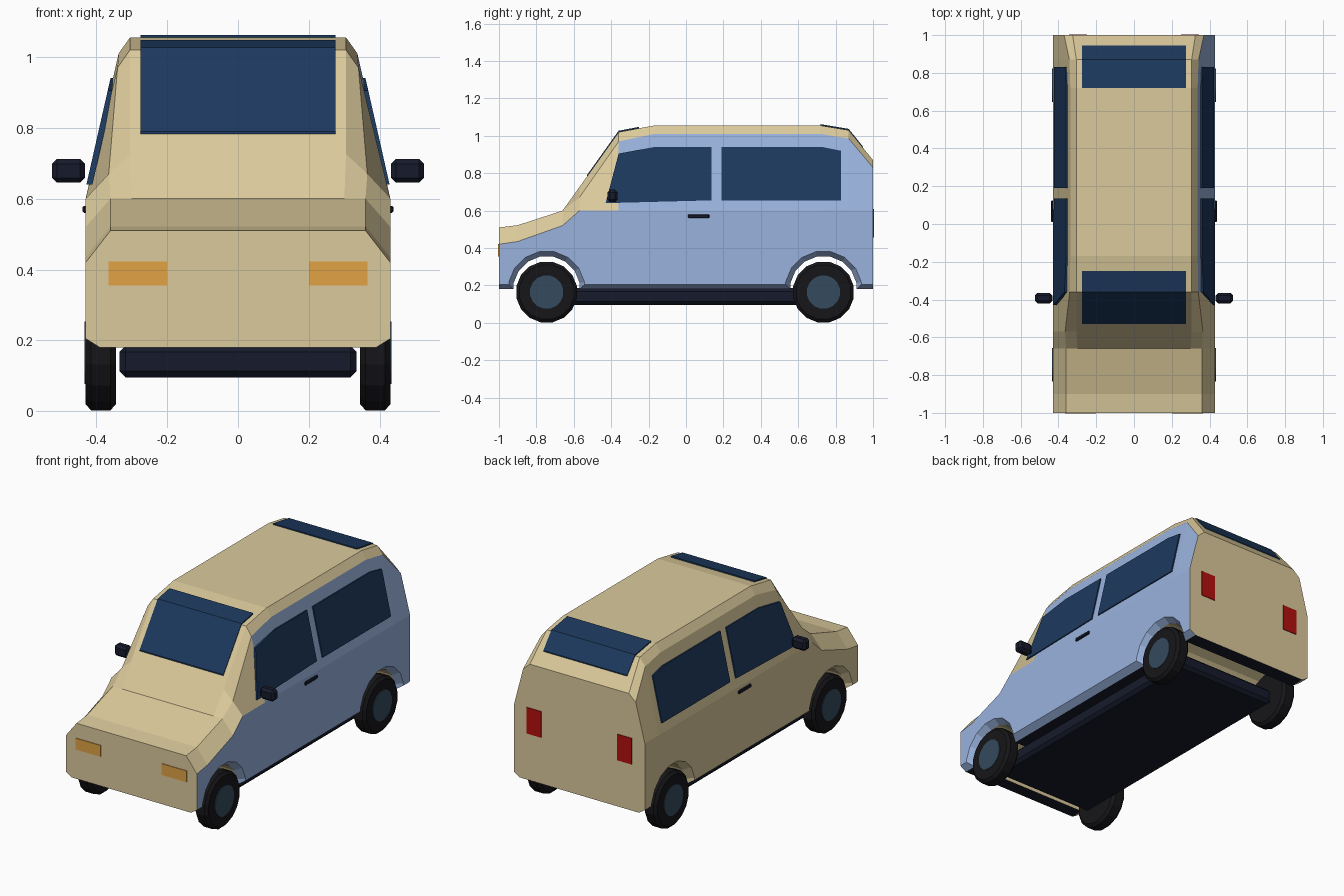
import bpy, bmesh, math
from mathutils import Vector

if "Cube" in bpy.data.objects:
    bpy.data.objects.remove(bpy.data.objects["Cube"])


def material(name, r, g, b):
    m = bpy.data.materials.new(name)
    m.diffuse_color = (r, g, b, 1)
    m.use_nodes = True
    m.node_tree.nodes["Principled BSDF"].inputs["Base Color"].default_value = m.diffuse_color
    return m


TAN = material("tan_paint", .71, .59, .33)
BLUE = material("blue_paint", .32, .45, .73)
GLASS = material("dark_glass", .012, .04, .11)
DARK = material("dark_trim", .008, .011, .025)
TYRE = material("rubber", .008, .008, .01)
HUB = material("hub", .035, .07, .11)
AMBER = material("amber", .75, .36, .06)
RED = material("red", .45, .005, .005)


def make(name, bm, *mats):
    bmesh.ops.recalc_face_normals(bm, faces=bm.faces)
    me = bpy.data.meshes.new(name)
    bm.to_mesh(me)
    bm.free()
    for m in mats:
        me.materials.append(m)
    ob = bpy.data.objects.new(name, me)
    bpy.context.collection.objects.link(ob)
    return ob


def loft(name, rings, *mats):
    """Skin closed rings of equal length and cap both ends."""
    bm = bmesh.new()
    vs = [[bm.verts.new(p) for p in ring] for ring in rings]
    n = len(vs[0])
    for a, b in zip(vs, vs[1:]):
        for i in range(n):
            j = (i + 1) % n
            bm.faces.new((a[i], a[j], b[j], b[i]))
    bm.faces.new(vs[0])
    bm.faces.new(vs[-1][::-1])
    return make(name, bm, *mats)


def lathe(name, profile, y, z, mat, sides=16):
    """Revolve (x, radius) pairs about an axis running across the car."""
    angles = [(i + .5) * math.tau / sides for i in range(sides)]
    return loft(name, [[(x, y + r * math.cos(a), z + r * math.sin(a)) for a in angles]
                       for x, r in profile], mat)


def box(name, x, y, z, mat, bevel=0):
    bm = bmesh.new()
    bmesh.ops.create_cube(bm, size=1)
    for v in bm.verts:
        v.co = Vector([(a + b) / 2 + c * (b - a) for (a, b), c in zip((x, y, z), v.co)])
    if bevel:
        bmesh.ops.bevel(bm, geom=bm.edges[:], offset=bevel, segments=1, affect='EDGES')
    return make(name, bm, mat)


# Body: cross-sections (y, belt z, shoulder x/z, roof edge x/z)
sections = [
    (-1.0, .42, .36, .51, .30, .51),
    (-.90, .435, .36, .522, .30, .522),
    (-.66, .52, .36, .60, .30, .60),
    (-.57, .60, .365, .67, .305, .726),
    (-.36, .60, .34, .97, .305, 1.02),
    (-.17, .60, .337, 1.01, .305, 1.055),
    (.72, .60, .337, 1.01, .305, 1.055),
    (.87, .60, .342, .985, .305, 1.03),
    (1.0, .60, .37, .83, .325, .87),
]
rings = []
for y, belt, sx, sz, rx, rz in sections:
    half = [(.39, .18), (.43, .205), (.43, belt), (sx, sz), (rx, rz)]
    rings.append([(x, y, z) for x, z in half] + [(-x, y, z) for x, z in half[::-1]])
body = loft("body", rings, TAN, BLUE, DARK)

# Wheel arches cut right through, flared at the outside
AXLES = {"front": -.745, "rear": .735}
for end, y in AXLES.items():
    cutter = lathe("arch_cutter", [(-.5, .253), (-.39, .18), (.39, .18), (.5, .253)], y, .178, TAN)
    cutter.hide_render = True
    mod = body.modifiers.new("arch", 'BOOLEAN')
    mod.operation, mod.solver, mod.object = 'DIFFERENCE', 'EXACT', cutter
    bpy.context.view_layer.objects.active = body
    bpy.ops.object.modifier_apply(modifier=mod.name)
    bpy.data.objects.remove(cutter)

# Right flank is blue, the underside dark, the rest tan
for p in body.data.polygons:
    n, c = p.normal, p.center
    pillar = c.y < -.36 and c.z > .61
    flank = (n.x > .85 and not pillar) or (n.x > .4 and c.z < .41)
    under = n.z < -.95 and c.z < .19
    p.material_index = 1 if flank else 2 if under else 0

# Underbody pan
box("underbody", (-.335, .335), (-.8, .8), (.095, .185), DARK, .018)


# Windscreen and rear window: bent strips across the car
def screen(name, path, lift=.007):
    rings = []
    for x in (-.275, .275):
        rings.append([(x, y, z + lift) for y, z in path] +
                     [(x, y, z - .012) for y, z in path[::-1]])
    loft(name, rings, GLASS)


screen("windscreen", [(-.53, .782), (-.36, 1.02), (-.25, 1.041)])
screen("rear_window", [(.72, 1.055), (.87, 1.03), (.945, .937)])

# Side windows lie on the sloping upper flank
front_pane = [(-.43, .64), (-.36, .905), (-.17, .94), (.135, .94), (.135, .655)]
rear_pane = [(.19, .655), (.19, .94), (.73, .94), (.83, .92), (.83, .655)]


def flank_x(z):
    return .43 - .093 * (z - .6) / .41


for side, s in (("right", 1), ("left", -1)):
    for end, pane in (("front", front_pane), ("rear", rear_pane)):
        loft(f"{side}_{end}_window",
             [[(s * (flank_x(z) + d), y, z) for y, z in pane] for d in (-.01, .007)], GLASS)

    # Mirrors, door handles and lamps
    def sided(a, b):
        return sorted((s * a, s * b))

    box(f"{side}_mirror", sided(.432, .525), (-.42, -.365), (.645, .712), DARK, .014)
    box(f"{side}_door_handle", sided(.42, .439), (.01, .125), (.56, .58), DARK, .004)
    box(f"{side}_headlight", sided(.2, .365), (-1.004, -.98), (.355, .422), AMBER)
    box(f"{side}_tail_light", sided(.25, .345), (.98, 1.004), (.455, .61), RED)

    # Wheels
    for end, y in AXLES.items():
        lathe(f"{side}_{end}_tyre",
              [(s * x, r) for x, r in ((.345, .148), (.36, .165), (.415, .165), (.43, .148))],
              y, .1645, TYRE)
        lathe(f"{side}_{end}_hub", [(s * .40, .09), (s * .434, .09)], y, .1645, HUB)
